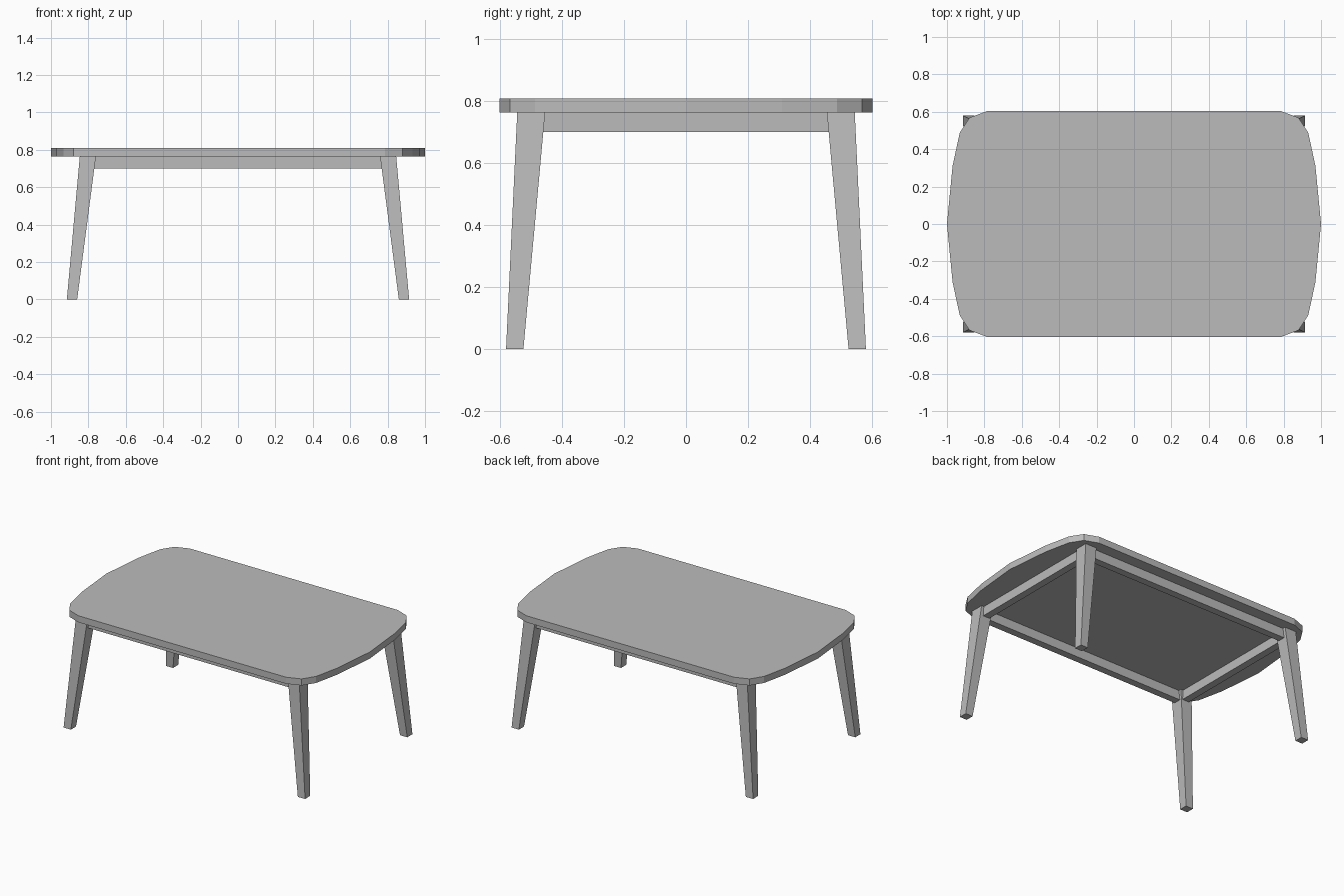
import bpy
import bmesh

cube = bpy.data.objects.get("Cube")
if cube:
    bpy.data.objects.remove(cube, do_unlink=True)

GREY = (0.5, 0.5, 0.5, 1.0)
mat = bpy.data.materials.new("warm_free_grey")
mat.name = "plain_grey"
mat.use_nodes = True
mat.diffuse_color = GREY
mat.node_tree.nodes["Principled BSDF"].inputs["Base Color"].default_value = GREY

UNDERSIDE, TOP = 0.763, 0.808
APRON_BOTTOM = 0.70


def loft(name, lower, upper, z0, z1):
    """Flat-faced solid between two outlines with equal point counts."""
    bm = bmesh.new()
    low = [bm.verts.new((x, y, z0)) for x, y in lower]
    high = [bm.verts.new((x, y, z1)) for x, y in upper]
    bm.faces.new(low)
    bm.faces.new(high)
    n = len(low)
    for i in range(n):
        j = (i + 1) % n
        bm.faces.new((low[i], low[j], high[j], high[i]))
    bmesh.ops.recalc_face_normals(bm, faces=bm.faces)
    mesh = bpy.data.meshes.new(name)
    bm.to_mesh(mesh)
    bm.free()
    mesh.materials.append(mat)
    obj = bpy.data.objects.new(name, mesh)
    bpy.context.collection.objects.link(obj)
    return obj


def rect(x0, x1, y0, y1):
    return [(x0, y0), (x1, y0), (x1, y1), (x0, y1)]


# Tabletop: one quarter of the outline, mirrored to all four corners
quarter = [(0.97, 0.31), (0.932, 0.487), (0.88, 0.568), (0.787, 0.603)]
half = [(1.0, 0.0)] + quarter + [(-x, y) for x, y in reversed(quarter)]
outline = half + [(-x, -y) for x, y in half]
loft("tabletop", outline, outline, UNDERSIDE, TOP)

# Splayed, tapered legs
for sx, side in ((1, "left"), (-1, "right")):
    for sy, end in ((-1, "front"), (1, "back")):
        foot = [(sx * x, sy * y) for x, y in rect(0.86, 0.915, 0.525, 0.581)]
        head = [(sx * x, sy * y) for x, y in rect(0.76, 0.846, 0.455, 0.545)]
        loft(f"{end}_{side}_leg", foot, head, 0, UNDERSIDE)

# Aprons running between the legs, centred on them
for s, end, side in ((-1, "front", "right"), (1, "back", "left")):
    long_rail = rect(-0.775, 0.775, s * 0.5 - 0.025, s * 0.5 + 0.025)
    short_rail = rect(s * 0.803 - 0.025, s * 0.803 + 0.025, -0.47, 0.47)
    loft(f"{end}_apron", long_rail, long_rail, APRON_BOTTOM, UNDERSIDE)
    loft(f"{side}_apron", short_rail, short_rail, APRON_BOTTOM, UNDERSIDE)
